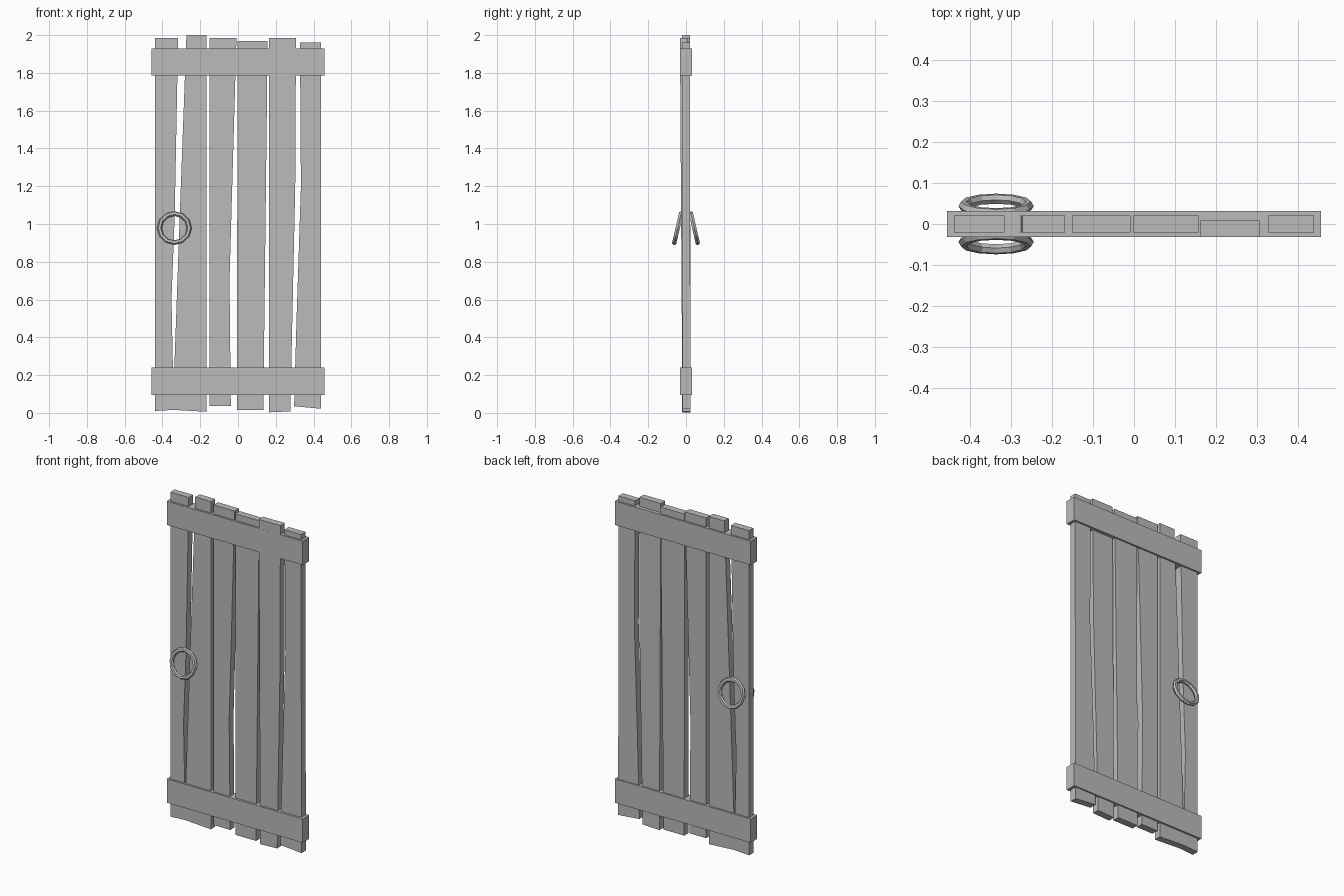
import bpy, bmesh, math
from mathutils import Matrix

if "Cube" in bpy.data.objects:
    bpy.data.objects.remove(bpy.data.objects["Cube"], do_unlink=True)

grey = bpy.data.materials.new("weathered_grey")
grey.use_nodes = True
GREY = (0.5, 0.5, 0.5, 1)
grey.diffuse_color = GREY
grey.node_tree.nodes["Principled BSDF"].inputs["Base Color"].default_value = GREY


def add_object(name, bm):
    bmesh.ops.recalc_face_normals(bm, faces=bm.faces)
    mesh = bpy.data.meshes.new(name)
    bm.to_mesh(mesh)
    bm.free()
    mesh.materials.append(grey)
    obj = bpy.data.objects.new(name, mesh)
    bpy.context.collection.objects.link(obj)
    return obj


def slab(name, rows, back_shift=0.0):
    """Board lofted through rows of (x left, x right, z left, z right, y centre)."""
    bm = bmesh.new()
    rings = []
    for x0, x1, z0, z1, y in rows:
        f, b = y - half, y + half
        corners = [(x0, f, z0), (x1, f, z1), (x1, b, z1), (x0, b, z0)]
        rings.append([bm.verts.new(c) for c in corners])
    for low, high in zip(rings, rings[1:]):
        for i in range(4):
            j = (i + 1) % 4
            bm.faces.new((low[i], low[j], high[j], high[i]))
    bm.faces.new(rings[0])
    bm.faces.new(rings[-1])
    return add_object(name, bm)


# Uneven upright planks, each listed from bottom to top
half = 0.021
planks = [
    [(-.44, -.34, .01, .016, 0), (-.44, -.352, .6, .6, 0), (-.44, -.335, 1.05, 1.05, 0),
     (-.44, -.317, 1.985, 1.985, 0)],
    [(-.345, -.168, .016, .006, 0), (-.31, -.168, 1, 1, 0), (-.273, -.168, 2, 2, 0)],
    [(-.15, -.038, .037, .037, 0), (-.15, -.045, .7, .7, 0), (-.15, -.008, 1.985, 1.985, 0)],
    [(-.005, .134, .015, .015, .003), (-.003, .157, 1.97, 1.97, 0)],
    [(.163, .277, .003, .008, .002), (.163, .303, 1.2, 1.2, -.006),
     (.163, .307, 1.985, 1.985, -.011)],
    [(.297, .44, .035, .022, .003), (.31, .44, .5, .5, .002), (.333, .44, 1.2, 1.2, 0),
     (.328, .44, 1.962, 1.962, 0)],
]
for number, rows in enumerate(planks, 1):
    slab(f"plank_{number}", rows)

# Cross battens that grip the planks
half = 0.032
for name, low, high in (("lower_batten", .095, .24), ("upper_batten", 1.785, 1.93)):
    slab(name, [(-.457, .457, z, z, 0) for z in (low, high)])


# Pull rings hanging on both faces, leaning outward at the bottom
def pull_ring(name, side, major=0.079, minor=0.013, segments=12, sides=6):
    bm = bmesh.new()
    loops = []
    for i in range(segments):
        a = math.tau * i / segments
        loop = []
        for k in range(sides):
            t = math.tau * k / sides
            r = major + minor * math.cos(t)
            loop.append(bm.verts.new((r * math.cos(a), minor * math.sin(t), r * math.sin(a))))
        loops.append(loop)
    for i in range(segments):
        here, there = loops[i], loops[(i + 1) % segments]
        for k in range(sides):
            m = (k + 1) % sides
            bm.faces.new((here[k], there[k], there[m], here[m]))
    tilt = Matrix.Rotation(side * math.radians(13), 4, "X")
    bm.transform(Matrix.Translation((-.337, side * .044, .978)) @ tilt)
    return add_object(name, bm)


pull_ring("front_pull_ring", -1)
pull_ring("back_pull_ring", 1)
